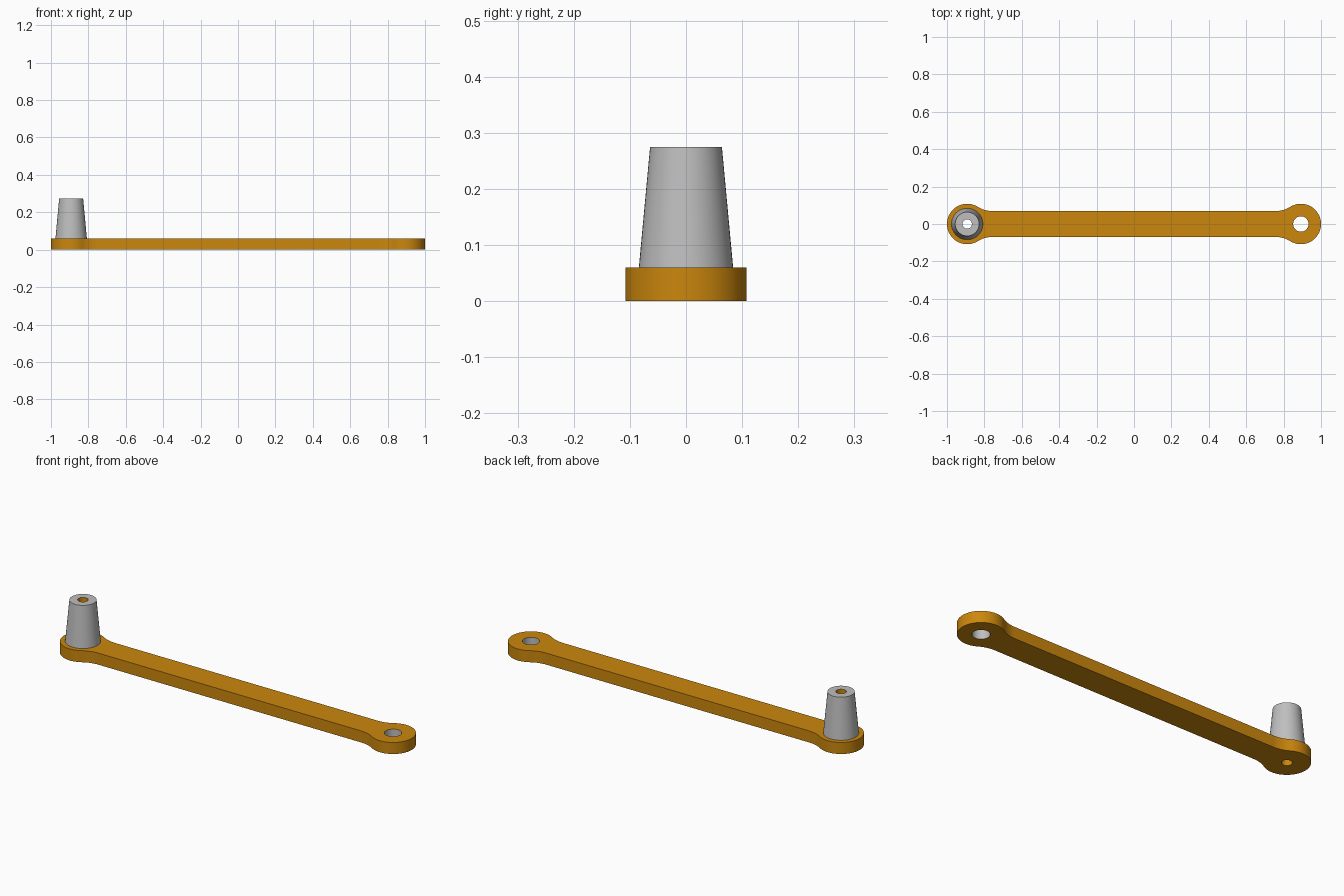
import bpy, bmesh, math

if "Cube" in bpy.data.objects:
    bpy.data.objects.remove(bpy.data.objects["Cube"])

END_X, END_R = 0.892, 0.108      # eye centre and radius
ARM_H, FIL_X = 0.069, 0.755      # arm half width, where the fillet meets it
THICK, TOP = 0.06, 0.275
PIN_R, HOLE_R = 0.025, 0.041
SEG = 48


def material(name, rgb):
    m = bpy.data.materials.new(name)
    m.diffuse_color = (*rgb, 1)
    m.use_nodes = True
    m.node_tree.nodes["Principled BSDF"].inputs["Base Color"].default_value = m.diffuse_color
    return m


ORANGE = material("orange", (0.60, 0.242, 0.004))
GREY = material("grey", (0.52, 0.52, 0.52))


def arc(cx, cy, r, a0, a1, n):
    return [(cx + r * math.cos(a0 + (a1 - a0) * i / n),
             cy + r * math.sin(a0 + (a1 - a0) * i / n)) for i in range(n + 1)]


def circle(cx, r):
    return arc(cx, 0, r, 0, 2 * math.pi, SEG)[:-1]


def ring(bm, pts, z):
    return [bm.verts.new((x, y, z)) for x, y in pts]


def bridge(bm, low, high, mat=0):
    """Quads between two loops; they face outward for counter-clockwise loops."""
    n = len(low)
    for i in range(n):
        j = (i + 1) % n
        bm.faces.new((low[i], low[j], high[j], high[i])).material_index = mat


def finish(bm, name, mats):
    me = bpy.data.meshes.new(name)
    bm.to_mesh(me)
    bm.free()
    for m in mats:
        me.materials.append(m)
    me.shade_smooth()
    me.set_sharp_from_angle(angle=math.radians(30))
    ob = bpy.data.objects.new(name, me)
    bpy.context.collection.objects.link(ob)
    return ob


# Lever outline: round eye, concave fillet into the straight arm, mirrored
dx = END_X - FIL_X
fil_r = (dx**2 + ARM_H**2 - END_R**2) / (2 * (END_R - ARM_H))
tangent = math.atan2(ARM_H + fil_r, -dx)          # eye centre to fillet centre
quarter = arc(END_X, 0, END_R, 0, tangent, 22)
quarter += arc(FIL_X, ARM_H + fil_r, fil_r, tangent - math.pi, -math.pi / 2, 10)[1:]
half = quarter + [(-x, y) for x, y in reversed(quarter)]
outline = half + [(x, -y) for x, y in reversed(half[1:-1])]

# Lever: flat bar with a grey-lined hole at one end and the pin bore at the other
bm = bmesh.new()
loops = [(outline, 0), (circle(END_X, HOLE_R), 1), (circle(-END_X, PIN_R), 0)]
low = [ring(bm, pts, 0) for pts, _ in loops]
high = [ring(bm, pts, THICK) for pts, _ in loops]
for rings in (low, high):
    edges = [bm.edges.new((r[i], r[(i + 1) % len(r)])) for r in rings for i in range(len(r))]
    bmesh.ops.triangle_fill(bm, edges=edges, use_beauty=True)
for a, b, (_, mat) in zip(low, high, loops):
    bridge(bm, a, b, mat)
bmesh.ops.recalc_face_normals(bm, faces=bm.faces)
finish(bm, "lever_arm", [ORANGE, GREY])

# Handle: tapered grey sleeve around an orange bore
bm = bmesh.new()
base, rim, lip, bore = [ring(bm, circle(-END_X, r), z) for r, z in
                        ((0.084, THICK), (0.064, TOP), (PIN_R, TOP), (PIN_R, THICK))]
bridge(bm, base, rim)
bridge(bm, rim, lip)
bridge(bm, lip, bore, 1)
finish(bm, "handle_sleeve", [GREY, ORANGE])
